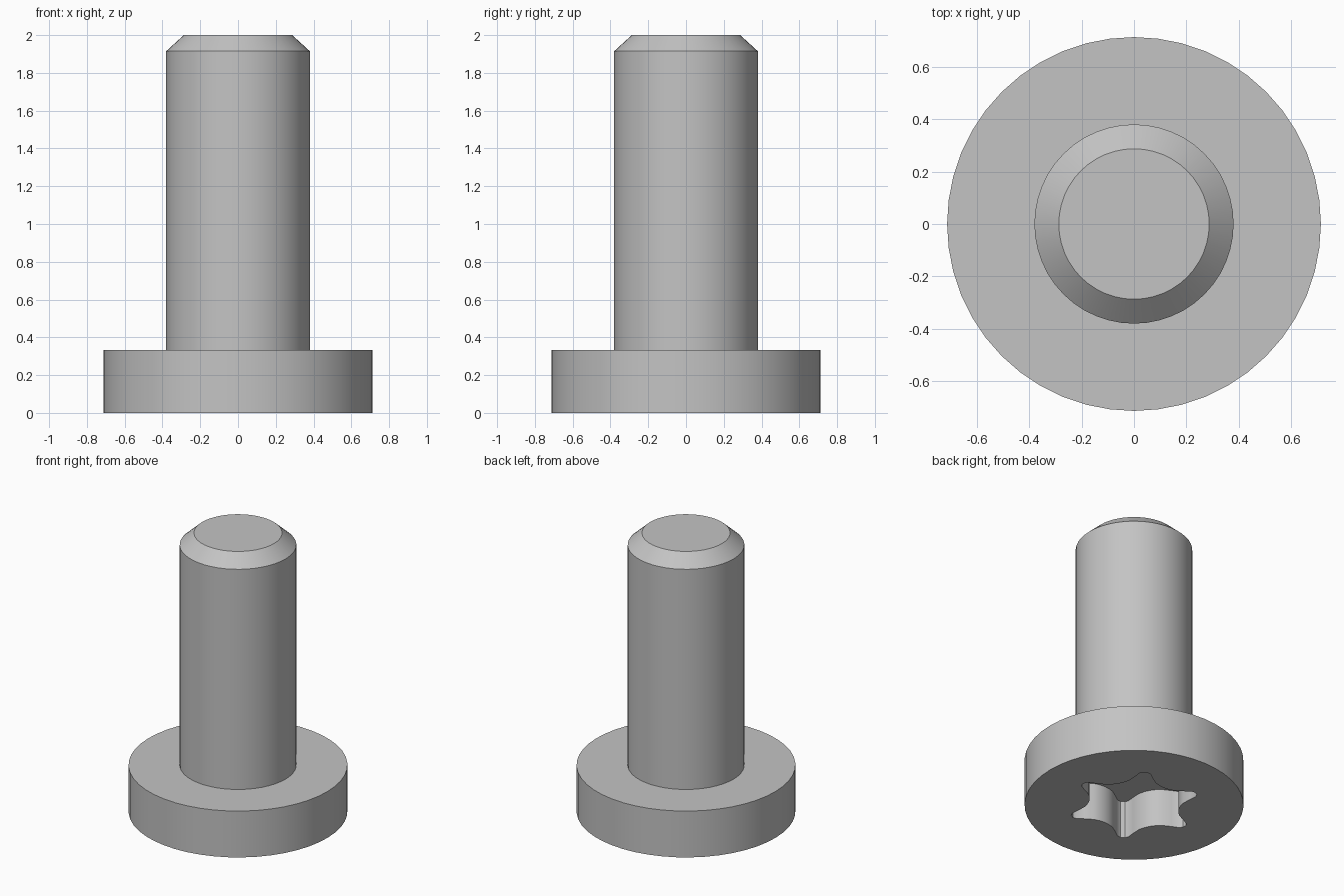
import bpy, bmesh, math

default = bpy.data.objects.get("Cube")
if default:
    bpy.data.objects.remove(default, do_unlink=True)

steel = bpy.data.materials.new("grey_steel")
steel.use_nodes = True
GREY = (0.55, 0.55, 0.55, 1)
steel.diffuse_color = GREY
steel.node_tree.nodes["Principled BSDF"].inputs["Base Color"].default_value = GREY


def loft(name, loops):
    """Closed solid from stacked loops of equal length, capped at both ends."""
    bm = bmesh.new()
    rings = [[bm.verts.new(p) for p in loop] for loop in loops]
    for low, high in zip(rings, rings[1:]):
        n = len(low)
        for i in range(n):
            j = (i + 1) % n
            bm.faces.new((low[i], low[j], high[j], high[i]))
    bm.faces.new(rings[0][::-1])
    bm.faces.new(rings[-1])
    bmesh.ops.recalc_face_normals(bm, faces=bm.faces)
    mesh = bpy.data.meshes.new(name)
    bm.to_mesh(mesh)
    bm.free()
    mesh.materials.append(steel)
    obj = bpy.data.objects.new(name, mesh)
    bpy.context.collection.objects.link(obj)
    return obj


def circle(radius, z, sides=48):
    steps = [math.tau * i / sides for i in range(sides)]
    return [(radius * math.cos(a), radius * math.sin(a), z) for a in steps]


def star(z):
    """Six-lobed socket outline with small round tips and rounded valleys."""
    lobe = [(-5, 0.415), (-2, 0.43), (2, 0.43), (5, 0.415), (9, 0.37),
            (16, 0.32), (23, 0.302), (30, 0.296), (37, 0.302), (44, 0.32), (51, 0.37)]
    points = []
    for k in range(6):
        for degrees, radius in lobe:
            a = math.radians(60 * k + degrees)
            points.append((radius * math.cos(a), radius * math.sin(a), z))
    return points


# Flat head, shank and chamfered tip
profile = [(0.713, 0), (0.713, 0.333), (0.38, 0.333), (0.38, 1.915), (0.287, 2)]
body = loft("screw_body", [circle(r, z) for r, z in profile])

# Star-shaped drive socket cut into the underside of the head
cutter = loft("socket_cutter", [star(-0.1), star(0.27)])
cutter.hide_render = True
cut = body.modifiers.new("drive_socket", "BOOLEAN")
cut.operation = "DIFFERENCE"
cut.solver = "EXACT"
cut.object = cutter

bpy.ops.object.select_all(action="DESELECT")
body.select_set(True)
bpy.context.view_layer.objects.active = body
bpy.ops.object.modifier_apply(modifier=cut.name)
bpy.data.objects.remove(cutter, do_unlink=True)
bpy.ops.object.shade_smooth_by_angle(angle=math.radians(30))
